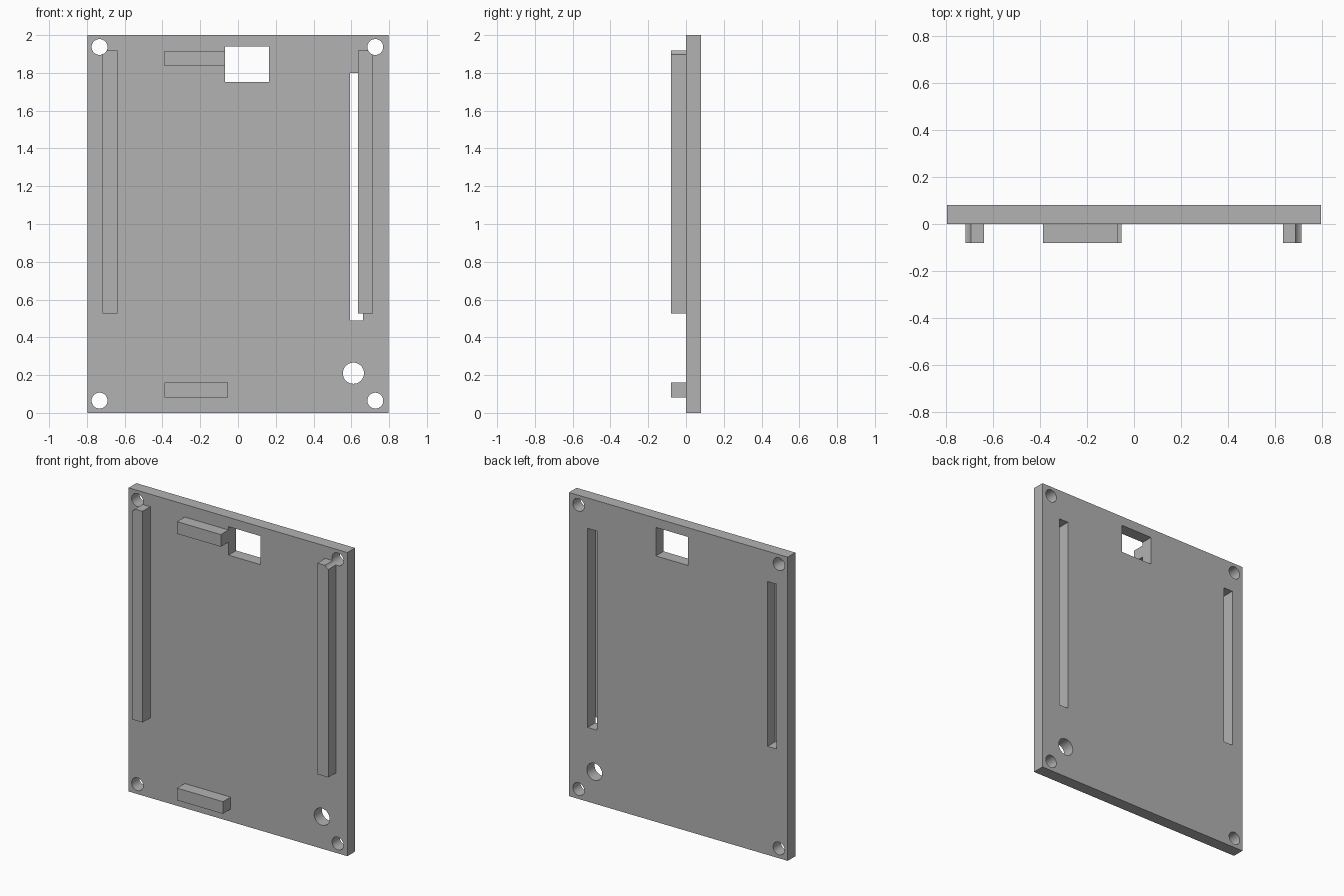
import bpy
import math

if "Cube" in bpy.data.objects:
    bpy.data.objects.remove(bpy.data.objects["Cube"], do_unlink=True)

grey = bpy.data.materials.new("plain_grey")
grey.use_nodes = True
grey.diffuse_color = (0.448, 0.448, 0.448, 1)
grey.node_tree.nodes["Principled BSDF"].inputs["Base Color"].default_value = grey.diffuse_color

T = 0.08       # thickness of the panel and of the raised rails
HALF = 0.797   # half the panel width


def box(name, x0, x1, y0, y1, z0, z1):
    bpy.ops.mesh.primitive_cube_add(
        size=1, location=((x0 + x1) / 2, (y0 + y1) / 2, (z0 + z1) / 2))
    ob = bpy.context.object
    ob.name = name
    ob.scale = (x1 - x0, y1 - y0, z1 - z0)
    bpy.ops.object.transform_apply(location=True, rotation=False, scale=True)
    ob.data.materials.append(grey)
    return ob


def hole(name, x, z, radius):
    bpy.ops.mesh.primitive_cylinder_add(
        vertices=40, radius=radius, depth=6 * T,
        location=(x, 0, z), rotation=(math.pi / 2, 0, 0))
    ob = bpy.context.object
    ob.name = name
    ob.data.materials.append(grey)
    return ob


def cut(target, cutters):
    bpy.context.view_layer.objects.active = target
    for c in cutters:
        mod = target.modifiers.new("cut", 'BOOLEAN')
        mod.operation = 'DIFFERENCE'
        mod.solver = 'EXACT'
        mod.object = c
        bpy.ops.object.modifier_apply(modifier=mod.name)


# Panel and the raised parts on its front
panel = box("panel", -HALF, HALF, 0, T, 0, 2)
right_rail = box("right_rail", -0.718, -0.639, -T, 0, 0.527, 1.918)
left_rail = box("left_rail", 0.635, 0.714, -T, 0, 0.527, 1.918)
top_block = box("top_block", -0.388, -0.069, -T, 0, 1.837, 1.917)
bottom_block = box("bottom_block", -0.388, -0.054, -T, 0, 0.082, 0.162)

# Corner holes, which also nick the rails
corners = [hole("corner_hole", x, z, 0.042)
           for x in (-0.733, 0.727) for z in (0.065, 1.937)]

# Openings that go through the panel only
openings = [
    hole("cable_hole", 0.611, 0.21, 0.056),
    box("window", -0.069, 0.164, -T, 2 * T, 1.751, 1.939),
    box("left_slot", 0.593, 0.661, -T, 2 * T, 0.489, 1.8),
    box("right_slot", -0.717, -0.65, -T, 2 * T, 0.715, 1.8),
]

cut(panel, corners + openings)
cut(right_rail, corners)
cut(left_rail, corners)

for helper in corners + openings:
    bpy.data.objects.remove(helper, do_unlink=True)

# Smooth hole walls, sharp edges elsewhere
bpy.ops.object.select_all(action='DESELECT')
for ob in (panel, right_rail, left_rail):
    ob.select_set(True)
bpy.context.view_layer.objects.active = panel
bpy.ops.object.shade_smooth_by_angle(angle=math.radians(30))
